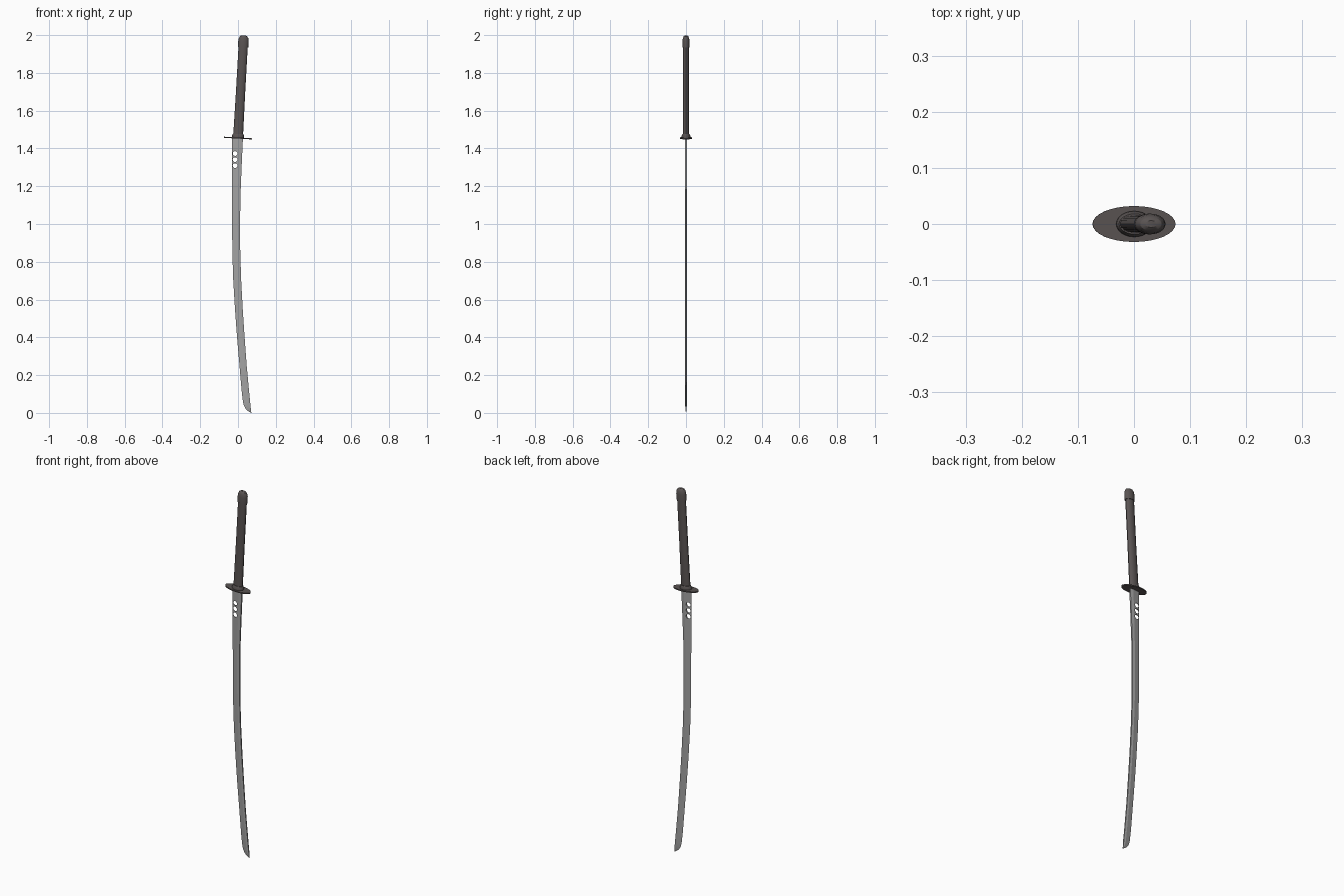
import bpy, bmesh, math
from mathutils import Matrix

if "Cube" in bpy.data.objects:
    bpy.data.objects.remove(bpy.data.objects["Cube"])

def material(name, c):
    m = bpy.data.materials.new(name)
    m.diffuse_color = (*c, 1)
    m.use_nodes = True
    m.node_tree.nodes["Principled BSDF"].inputs["Base Color"].default_value = m.diffuse_color
    return m

DARK = material("dark_wrap", (0.10, 0.087, 0.085))
STEEL = material("steel", (0.36, 0.36, 0.36))

def loft(name, rings, mat, smooth=True):
    """Skin a list of equal-length point rings and cap both ends."""
    bm = bmesh.new()
    vs = [[bm.verts.new(p) for p in r] for r in rings]
    n = len(rings[0])
    for a, b in zip(vs, vs[1:]):
        for i in range(n):
            j = (i + 1) % n
            bm.faces.new((a[i], a[j], b[j], b[i]))
    bm.faces.new(vs[0])
    bm.faces.new(vs[-1])
    bmesh.ops.recalc_face_normals(bm, faces=bm.faces)
    me = bpy.data.meshes.new(name)
    bm.to_mesh(me)
    bm.free()
    ob = bpy.data.objects.new(name, me)
    bpy.context.collection.objects.link(ob)
    me.materials.append(mat)
    if smooth:
        bpy.ops.object.select_all(action='DESELECT')
        ob.select_set(True)
        bpy.context.view_layer.objects.active = ob
        bpy.ops.object.shade_smooth_by_angle(angle=math.radians(30))
    return ob

# Hilt frame: leans slightly towards +x, starting at the guard
HILT = Matrix.Translation((0, 0, 1.455)) @ Matrix.Rotation(0.056, 4, 'Y')

def oval_part(name, profile, sides):
    rings = []
    for z, rx, ry in profile:
        rings.append([HILT @ Matrix.Translation(
            (rx * math.cos(t), ry * math.sin(t), z)).translation
            for t in (2 * math.pi * i / sides for i in range(sides))])
    return loft(name, rings, DARK)

oval_part("guard", [(-0.003, 0.074, 0.032), (0.003, 0.074, 0.032)], 32)
oval_part("collar", [(0.003, 0.032, 0.023), (0.012, 0.032, 0.023),
                     (0.022, 0.028, 0.018)], 24)
oval_part("grip", [(0.015, 0.026, 0.0155), (0.25, 0.0245, 0.015),
                   (0.49, 0.0245, 0.015)], 16)
oval_part("pommel", [(0.482, 0.0275, 0.0185), (0.515, 0.0275, 0.0185),
                     (0.530, 0.025, 0.0165), (0.540, 0.019, 0.012),
                     (0.5445, 0.010, 0.006)], 24)

# Blade: cutting edge on -x, ridge near the flat spine on +x
outline = [  # z, edge x, spine x
    (1.453, -0.032, 0.026), (1.30, -0.032, 0.019), (1.15, -0.032, 0.013),
    (1.0, -0.031, 0.011), (0.85, -0.030, 0.012), (0.70, -0.025, 0.017),
    (0.55, -0.016, 0.025), (0.40, -0.005, 0.035), (0.25, 0.008, 0.046),
    (0.12, 0.019, 0.058), (0.06, 0.026, 0.064), (0.04, 0.031, 0.066),
    (0.022, 0.040, 0.068), (0.010, 0.053, 0.069), (0.0, 0.069, 0.071)]
rings = []
for z, e, s in outline:
    w = s - e
    t = min(1, w / 0.035) * (0.0042 + 0.0018 * z / 1.45)
    r = s - 0.3 * w
    rings.append([(e, 0, z), (r, -t, z), (s, -0.7 * t, z),
                  (s, 0.7 * t, z), (r, t, z)])
blade = loft("blade", rings, STEEL, smooth=False)

# Three round holes through the blade
for z in (1.373, 1.341, 1.309):
    bpy.ops.mesh.primitive_cylinder_add(
        vertices=16, radius=0.0125, depth=0.1, location=(-0.0155, 0, z),
        rotation=(math.pi / 2, 0, 0))
    cutter = bpy.context.object
    cutter.name = "hole_cutter"
    cutter.hide_render = True
    mod = blade.modifiers.new("hole", 'BOOLEAN')
    mod.object = cutter
    mod.solver = 'EXACT'
    bpy.context.view_layer.objects.active = blade
    bpy.ops.object.modifier_apply(modifier=mod.name)
    bpy.data.objects.remove(cutter)
bpy.ops.object.select_all(action='DESELECT')
blade.select_set(True)
bpy.context.view_layer.objects.active = blade
bpy.ops.object.shade_smooth_by_angle(angle=math.radians(12))
